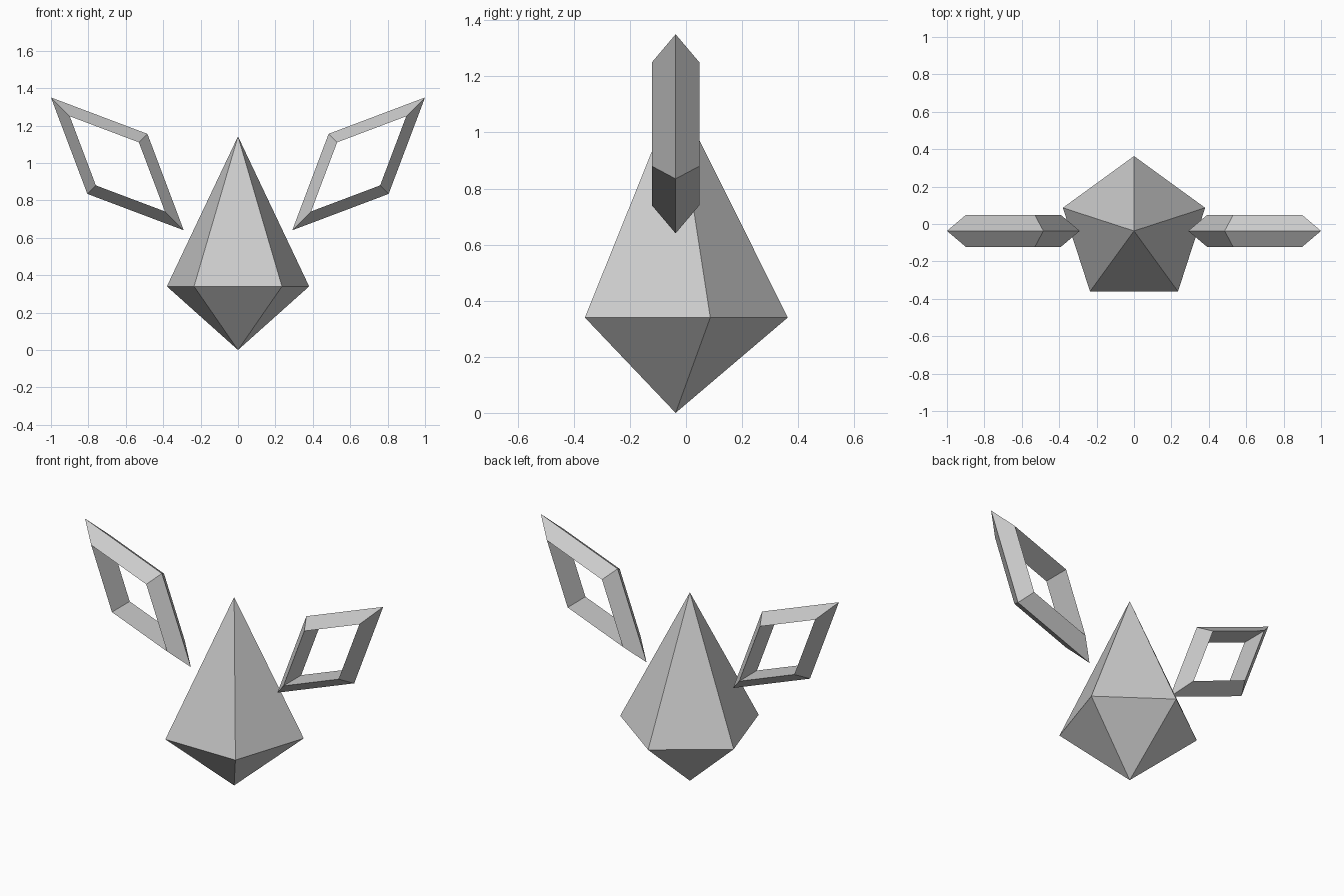
import bpy, bmesh
from math import sin, cos, pi, sqrt
from mathutils import Vector

if "Cube" in bpy.data.objects:
    bpy.data.objects.remove(bpy.data.objects["Cube"])

YC = -0.037  # shared centre plane of body and side frames


def make_object(name, bm):
    bmesh.ops.recalc_face_normals(bm, faces=bm.faces)
    mesh = bpy.data.meshes.new(name)
    bm.to_mesh(mesh)
    bm.free()
    obj = bpy.data.objects.new(name, mesh)
    bpy.context.collection.objects.link(obj)
    return obj


# Five-sided crystal body: tall upper pyramid, short lower pyramid
bm = bmesh.new()
ring = []
for i in range(5):
    a = pi / 2 + i * 2 * pi / 5
    ring.append(bm.verts.new((0.4 * cos(a), YC + 0.4 * sin(a), 0.34)))
top = bm.verts.new((0, YC, 1.142))
bottom = bm.verts.new((0, YC, 0))
for i in range(5):
    a, b = ring[i], ring[(i + 1) % 5]
    bm.faces.new((a, b, top))
    bm.faces.new((b, a, bottom))
make_object("crystal_body", bm)

# Rhombus frame with a triangular section: ridge outside, flat face inside
centre = Vector((0.645, YC, 0.995))
long_axis = Vector((1, 0, 1)) / sqrt(2)
short_axis = Vector((-1, 0, 1)) / sqrt(2)
section = [(1.0, 0.0), (0.717, 0.085), (0.717, -0.085)]  # (scale, y offset)
bm = bmesh.new()
corners = []
for i in range(4):
    a = i * pi / 2
    p = long_axis * (0.502 * cos(a)) + short_axis * (0.227 * sin(a))
    corners.append([bm.verts.new(centre + p * s + Vector((0, y, 0)))
                    for s, y in section])
for i in range(4):
    a, b = corners[i], corners[(i + 1) % 4]
    for j in range(3):
        k = (j + 1) % 3
        bm.faces.new((a[j], b[j], b[k], a[k]))
frame = make_object("side_frames", bm)
frame.modifiers.new("Mirror", 'MIRROR').use_axis[0] = True
